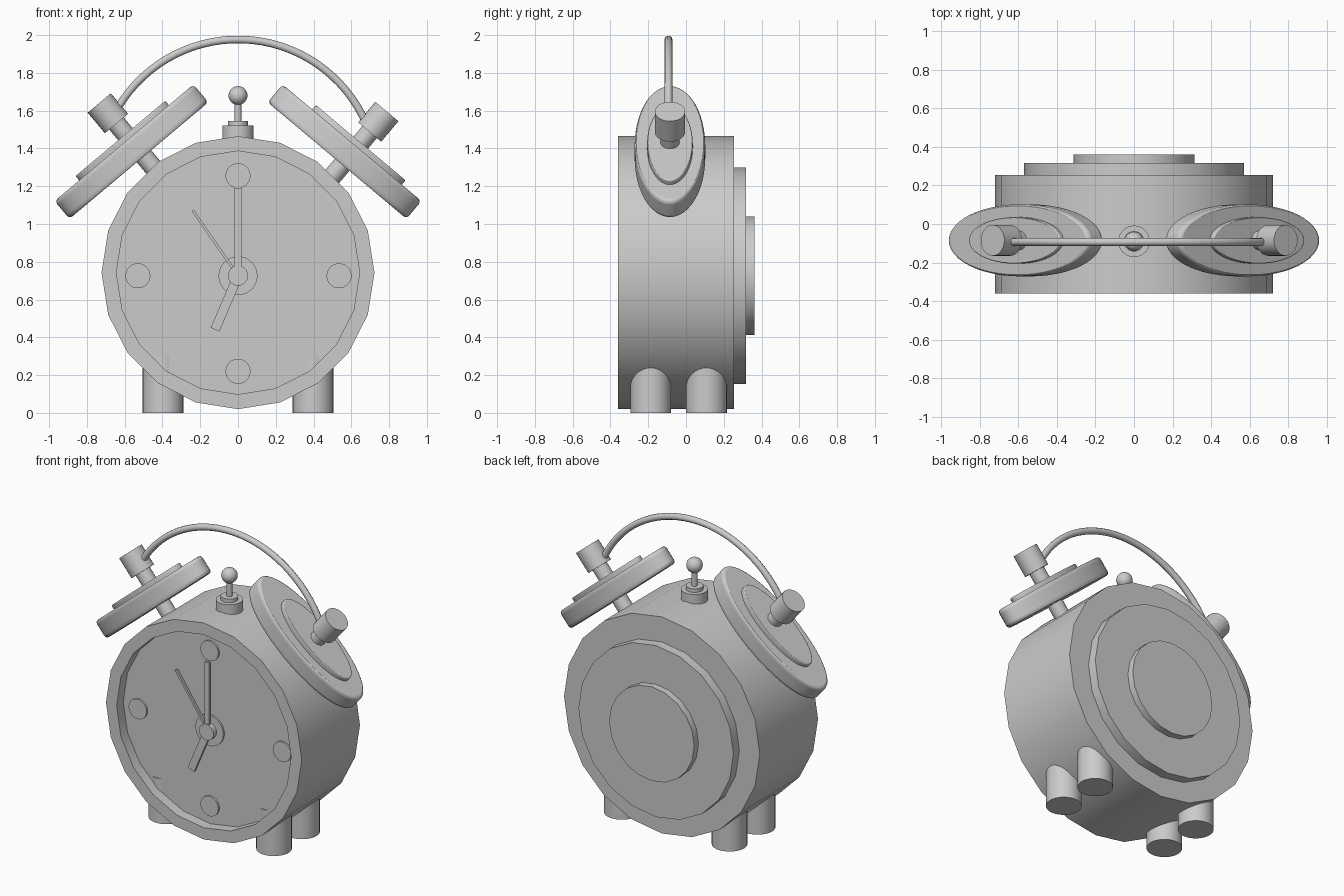
import bpy, bmesh, math
from mathutils import Matrix, Vector

if "Cube" in bpy.data.objects:
    bpy.data.objects.remove(bpy.data.objects["Cube"])

Y_TOP = -0.085            # depth line of bells, handle and striker
FACE_Z = 0.726            # centre of dial and back plates
TILT = math.radians(40)   # bell lean


def finish(name, angle=30):
    ob = bpy.context.object
    ob.name = name
    bpy.ops.object.shade_smooth_by_angle(angle=math.radians(angle))
    return ob


def rod(name, r, a, b, sides=32):
    """Cylinder from point a to point b."""
    a, b = Vector(a), Vector(b)
    d = b - a
    bpy.ops.mesh.primitive_cylinder_add(
        vertices=sides, radius=r, depth=d.length, location=(a + b) / 2,
        rotation=d.to_track_quat('Z', 'Y').to_euler())
    return finish(name)


def disc(name, r, y0, y1, x=0, z=FACE_Z, sides=20):
    """Cylinder along y."""
    bpy.ops.mesh.primitive_cylinder_add(
        vertices=sides, radius=r, depth=abs(y1 - y0),
        location=(x, (y0 + y1) / 2, z), rotation=(math.pi / 2, 0, 0))
    return finish(name)


def hand(name, length, width, y, dx, dz):
    """Flat bar from the dial centre towards (dx, dz)."""
    bpy.ops.mesh.primitive_cube_add(size=1)
    ob = bpy.context.object
    ob.name = name
    ob.data.transform(Matrix.Translation((0, 0, 0.5)))
    ob.scale = (width, 0.015, length)
    ob.rotation_euler = (0, math.atan2(dx, dz), 0)
    ob.location = (0, y, FACE_Z)


# Drum body with recessed dial
body = disc("clock_body", 0.7225, -0.36, 0.254, z=0.7425)
bm = bmesh.new()
bm.from_mesh(body.data)
front = max(bm.faces, key=lambda f: f.calc_center_median().z)
bmesh.ops.inset_individual(bm, faces=[front], thickness=0.0785)
ext = bmesh.ops.extrude_discrete_faces(bm, faces=[front])
bmesh.ops.translate(bm, verts=ext["faces"][0].verts, vec=(0, 0, -0.07))
bm.to_mesh(body.data)
bm.free()
bpy.ops.object.shade_smooth_by_angle(angle=math.radians(30))

# Stepped back cover
disc("back_cover", 0.572, 0.24, 0.317)
disc("back_cover_step", 0.314, 0.30, 0.362)

# Dial markers, hub and hands
for label, x, z in (("top", 0, 1.256), ("bottom", 0, 0.22),
                    ("left", -0.53, FACE_Z), ("right", 0.535, FACE_Z)):
    disc(f"dial_marker_{label}", 0.066, -0.28, -0.302, x, z, 32)
disc("hub_base", 0.103, -0.28, -0.302, sides=32)
disc("hub_pin", 0.053, -0.28, -0.335, sides=32)
hand("minute_hand", 0.465, 0.035, -0.322, 0, 1)
hand("hour_hand", 0.31, 0.05, -0.316, -23, -54)
hand("alarm_hand", 0.42, 0.014, -0.310, -45, 65)

# Four feet
for side, x in (("left", -0.397), ("right", 0.397)):
    for end, y in (("front", -0.187), ("back", 0.108)):
        rod(f"foot_{side}_{end}", 0.108, (x, y, 0), (x, y, 0.3))

# Oval bells with raised caps, posts and knobs
for side, s, cap_shift, post_shift in (("left", -1, 0.0, -0.035),
                                       ("right", 1, 0.035, 0.035)):
    centre = Vector((s * 0.564, Y_TOP, 1.383))
    axis = Vector((s * math.sin(TILT), 0, math.cos(TILT)))
    slope = Vector((s * math.cos(TILT), 0, -math.sin(TILT)))

    def oval(name, r, depth, loc, bevel):
        bpy.ops.mesh.primitive_cylinder_add(
            vertices=48, radius=r, depth=depth, location=loc,
            rotation=(0, s * TILT, 0))
        ob = finish(name)
        ob.scale.y = 0.39
        mod = ob.modifiers.new("round_edge", 'BEVEL')
        mod.width, mod.segments = bevel, 3
        mod.limit_method = 'ANGLE'

    oval(f"bell_{side}", 0.48, 0.123, centre, 0.022)
    oval(f"bell_cap_{side}", 0.31, 0.06,
         centre + axis * 0.0615 + slope * cap_shift, 0.008)
    base = centre + slope * post_shift
    rod(f"bell_post_{side}", 0.05, base - axis * 0.27, base + axis * 0.2)
    rod(f"bell_knob_{side}", 0.08, base + axis * 0.165, base + axis * 0.307)

# Wire carrying handle
R, a0, a1, n = 0.74, math.radians(153.1), math.radians(23.2), 32
curve = bpy.data.curves.new("carry_handle", 'CURVE')
curve.dimensions = '3D'
curve.bevel_depth, curve.bevel_resolution = 0.021, 3
curve.use_fill_caps = True
spline = curve.splines.new('POLY')
spline.points.add(n)
for i, p in enumerate(spline.points):
    a = a0 + (a1 - a0) * i / n
    p.co = (R * math.cos(a), -0.093, 1.237 + R * math.sin(a), 1)
spline.use_smooth = True
bpy.context.collection.objects.link(bpy.data.objects.new("carry_handle", curve))

# Striker between the bells
rod("striker_base", 0.082, (0, -0.09, 1.42), (0, -0.09, 1.521))
rod("striker_collar", 0.053, (0, -0.09, 1.5), (0, -0.09, 1.545))
rod("striker_stem", 0.018, (0, -0.09, 1.52), (0, -0.09, 1.66))
bpy.ops.mesh.primitive_uv_sphere_add(segments=32, ring_count=16, radius=0.05,
                                     location=(0, -0.09, 1.68))
finish("striker_ball")
